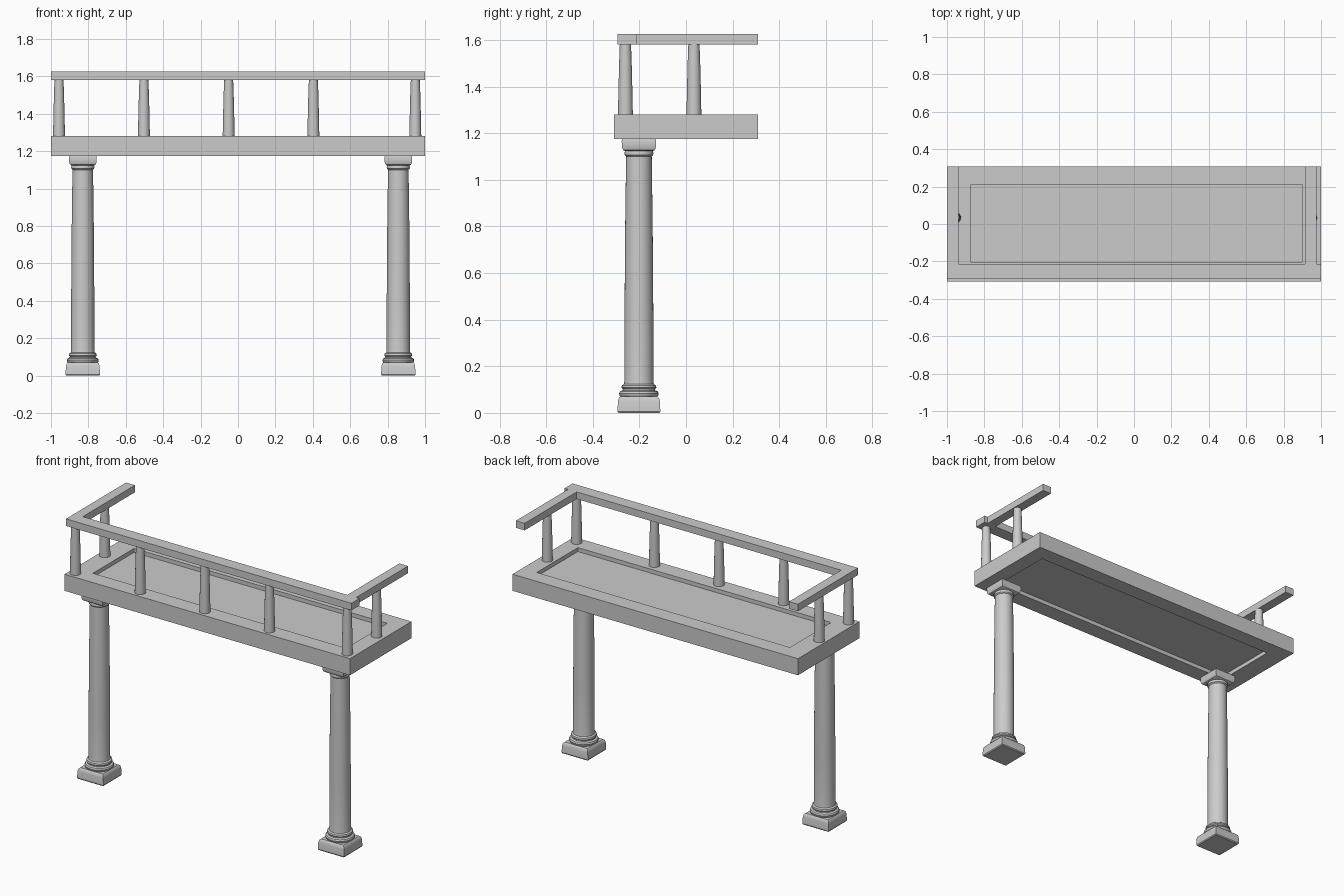
import bpy, bmesh, math
from mathutils import Vector

if "Cube" in bpy.data.objects:
    bpy.data.objects.remove(bpy.data.objects["Cube"], do_unlink=True)

stone = bpy.data.materials.new("grey_stone")
stone.use_nodes = True
GREY = (0.6, 0.6, 0.6, 1)
stone.diffuse_color = GREY
stone.node_tree.nodes["Principled BSDF"].inputs["Base Color"].default_value = GREY


def finish(name, bm, smooth=False):
    bmesh.ops.recalc_face_normals(bm, faces=bm.faces)
    mesh = bpy.data.meshes.new(name)
    bm.to_mesh(mesh)
    bm.free()
    mesh.materials.append(stone)
    obj = bpy.data.objects.new(name, mesh)
    bpy.context.collection.objects.link(obj)
    if smooth:
        bpy.ops.object.select_all(action="DESELECT")
        obj.select_set(True)
        bpy.context.view_layer.objects.active = obj
        bpy.ops.object.shade_smooth_by_angle(angle=math.radians(35))
    return obj


def box_mesh(lo, hi):
    bm = bmesh.new()
    bmesh.ops.create_cube(bm, size=1)
    lo, hi = Vector(lo), Vector(hi)
    for v in bm.verts:
        v.co = (lo + hi) / 2 + v.co * (hi - lo)
    return bm


def loft(name, x, y, profile, sides, smooth=True):
    """Stack rings of (radius, height); four sides give a square block."""
    bm = bmesh.new()
    square = sides == 4
    grow = math.sqrt(2) if square else 1
    turn = math.pi / 4 if square else 0
    rings = []
    for r, z in profile:
        angles = [turn + math.tau * i / sides for i in range(sides)]
        rings.append([bm.verts.new((x + grow * r * math.cos(a),
                                    y + grow * r * math.sin(a), z)) for a in angles])
    for a, b in zip(rings, rings[1:]):
        for i in range(sides):
            j = (i + 1) % sides
            bm.faces.new((a[i], a[j], b[j], b[i]))
    bm.faces.new(rings[0])
    bm.faces.new(rings[-1])
    return finish(name, bm, smooth)


# Balcony floor with a sunken panel above and below
bm = box_mesh((-1, -0.308, 1.175), (1, 0.308, 1.28))
for axis, place in ((0, -0.874), (0, 0.9), (1, -0.203), (1, 0.208)):
    point, normal = Vector(), Vector()
    point[axis], normal[axis] = place, 1
    geom = bm.verts[:] + bm.edges[:] + bm.faces[:]
    bmesh.ops.bisect_plane(bm, geom=geom, plane_co=point, plane_no=normal)
bm.normal_update()
panels = [f for f in bm.faces if abs(f.normal.z) > 0.9
          and f.calc_center_median().xy.length < 0.1]
for face in panels:
    step = face.normal * -0.025
    made = bmesh.ops.extrude_face_region(bm, geom=[face])["geom"]
    bmesh.ops.translate(bm, vec=step,
                        verts=[v for v in made if isinstance(v, bmesh.types.BMVert)])
    if face.is_valid:
        bmesh.ops.delete(bm, geom=[face], context="FACES_ONLY")
finish("balcony_floor", bm)

# Handrails
rails = {
    "front_rail": ((-1, -0.293), (1, -0.213)),
    "right_rail": ((-1, -0.213), (-0.938, 0.308)),
    "left_rail": ((0.915, -0.213), (0.976, 0.308)),
}
for name, (lo, hi) in rails.items():
    finish(name, box_mesh((*lo, 1.58), (*hi, 1.625)))

# Tapered balusters
spots = [(x, -0.26) for x in (-0.957, -0.503, -0.05, 0.403, 0.948)]
spots += [(-0.957, 0.034), (0.948, 0.034)]
for x, y in spots:
    loft("baluster", x, y, [(0.032, 1.275), (0.03, 1.38), (0.027, 1.5), (0.024, 1.583)], 24)

# Columns: square plinth, turned shaft, square capital
shaft = [(0.076, 0.066), (0.083, 0.074), (0.085, 0.083), (0.081, 0.092),
         (0.07, 0.097), (0.069, 0.102), (0.075, 0.108), (0.073, 0.118),
         (0.064, 0.124), (0.062, 0.14), (0.062, 0.4), (0.059, 0.8),
         (0.055, 1.1), (0.061, 1.106), (0.062, 1.115), (0.058, 1.127)]
plinth = [(0.088, 0), (0.092, 0.006), (0.09, 0.05), (0.086, 0.064), (0.079, 0.07)]
capital = [(0.06, 1.123), (0.068, 1.128), (0.073, 1.14), (0.074, 1.168), (0.071, 1.176)]
for side, x in (("right", -0.83), ("left", 0.857)):
    loft(side + "_column_plinth", x, -0.202, plinth, 4)
    loft(side + "_column_shaft", x, -0.202, shaft, 32)
    loft(side + "_column_capital", x, -0.202, capital, 4)
